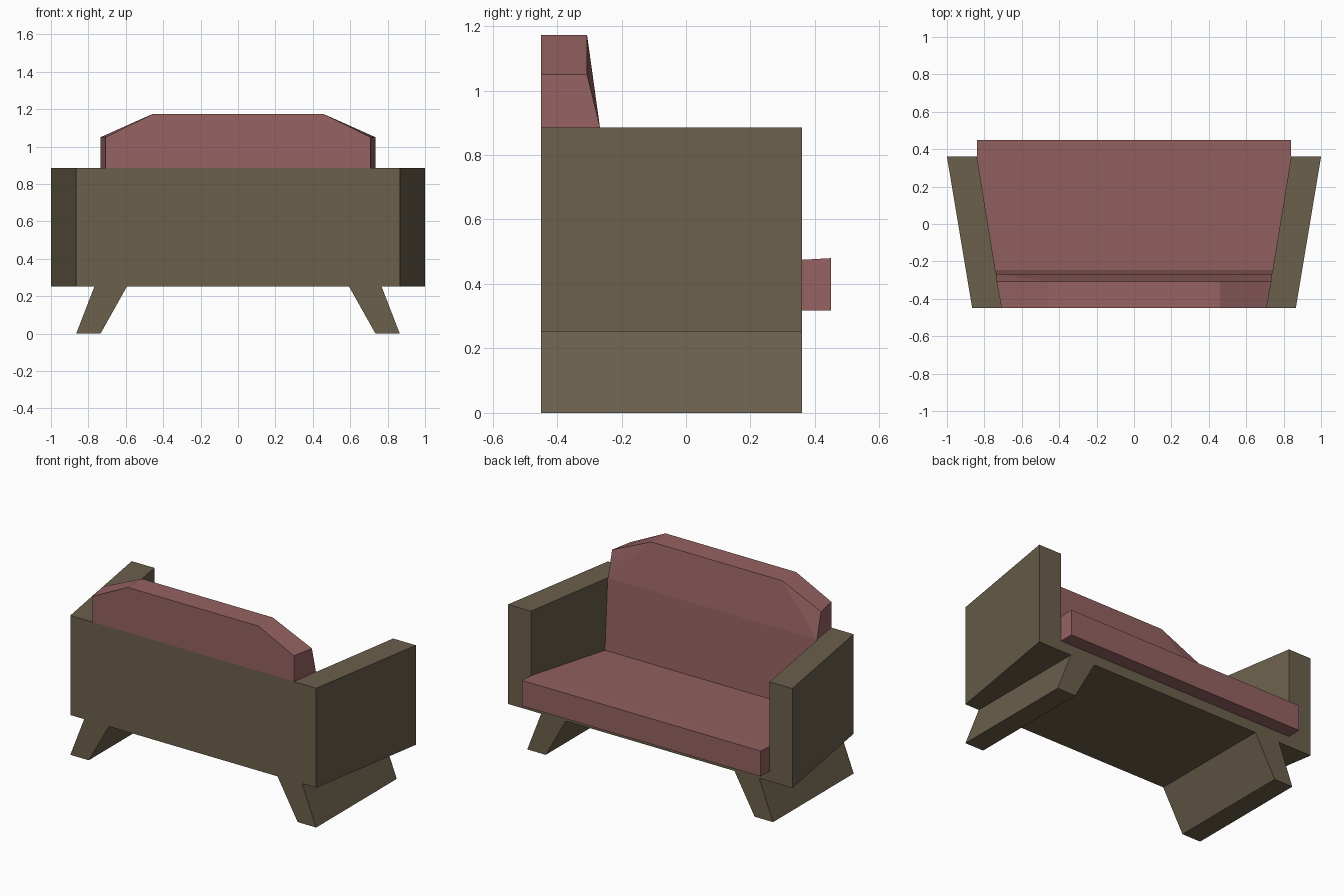
import bpy, bmesh

if "Cube" in bpy.data.objects:
    bpy.data.objects.remove(bpy.data.objects["Cube"])

def material(name, rgb):
    m = bpy.data.materials.new(name)
    m.diffuse_color = (*rgb, 1)
    m.use_nodes = True
    m.node_tree.nodes["Principled BSDF"].inputs["Base Color"].default_value = m.diffuse_color
    return m

BROWN = material("olive brown frame", (0.145, 0.115, 0.072))
PINK = material("dusty rose cushion", (0.305, 0.122, 0.122))

BACK, FRONT = -0.45, 0.36          # y extent of the frame
BOTTOM, TOP = 0.253, 0.886         # z extent of the frame

def inner(y):
    """Half width between the flared arms at depth y."""
    return min(0.84, 0.708 + 0.163 * (y - BACK))

def loft(name, rings, mat, cap_splits=()):
    """Skin a row of equal-length point rings and cap both ends."""
    bm = bmesh.new()
    vs = [[bm.verts.new(p) for p in ring] for ring in rings]
    n = len(rings[0])
    for a, b in zip(vs, vs[1:]):
        for i in range(n):
            j = (i + 1) % n
            bm.faces.new((a[i], a[j], b[j], b[i]))
    bm.faces.new(vs[0])
    cap = bm.faces.new(vs[-1])
    for i, j in cap_splits:
        cap = next(f for f in bm.faces if len(f.verts) > 3
                   and all(v in vs[-1] for v in f.verts)
                   and vs[-1][i] in f.verts and vs[-1][j] in f.verts)
        bmesh.utils.face_split(cap, vs[-1][i], vs[-1][j])
    bmesh.ops.recalc_face_normals(bm, faces=bm.faces)
    me = bpy.data.meshes.new(name)
    bm.to_mesh(me)
    bm.free()
    me.materials.append(mat)
    ob = bpy.data.objects.new(name, me)
    bpy.context.collection.objects.link(ob)
    return ob

def rect(y, x0, x1, z0, z1):
    return [(x0, y, z0), (x1, y, z0), (x1, y, z1), (x0, y, z1)]

# Flared arms and splayed slab legs on both sides
for side, s in (("left", -1), ("right", 1)):
    loft(side + "_arm", [rect(BACK, s * inner(BACK), s * 0.865, BOTTOM, TOP),
                         rect(FRONT, s * inner(FRONT), s * 1.0, BOTTOM, TOP)], BROWN)
    loft(side + "_leg", [[(s * x, y, z) for x, z in
                          ((0.593, BOTTOM), (0.767, BOTTOM), (0.865, 0), (0.735, 0))]
                         for y in (BACK, FRONT)], BROWN)

# Base under the seat and rear panel
loft("base", [rect(y, -inner(y), inner(y), BOTTOM, 0.318) for y in (BACK, FRONT)], BROWN)
loft("rear_panel", [rect(y, -inner(y), inner(y), BOTTOM, TOP) for y in (BACK, -0.43)], BROWN)

# Seat cushion: slopes down to the back, with a lip in front of the frame
loft("seat_cushion", [rect(y, -inner(y), inner(y), 0.318, z)
                      for y, z in ((-0.43, 0.42), (FRONT, 0.475), (0.45, 0.48))], PINK)

# Lower back cushion between the arms, leaning slightly
yt, yb = -0.267, -0.243
loft("lower_back_cushion", [
    rect(-0.43, -inner(-0.43), inner(-0.43), 0.40, TOP),
    [(-inner(yb), yb, 0.40), (inner(yb), yb, 0.40),
     (inner(yt), yt, TOP), (-inner(yt), yt, TOP)]], PINK)

# Upper back cushion with chamfered top corners
def back_outline(w, y_low, y_high):
    half = [(w, y_low, TOP), (w, y_high, 1.05), (0.46, y_high, 1.173)]
    return [(-x, y, z) for x, y, z in half] + half[::-1]

loft("upper_back_cushion", [back_outline(inner(BACK), BACK, BACK),
                            back_outline(0.735, yt, -0.307)],
     PINK, cap_splits=((0, 2), (3, 5)))
